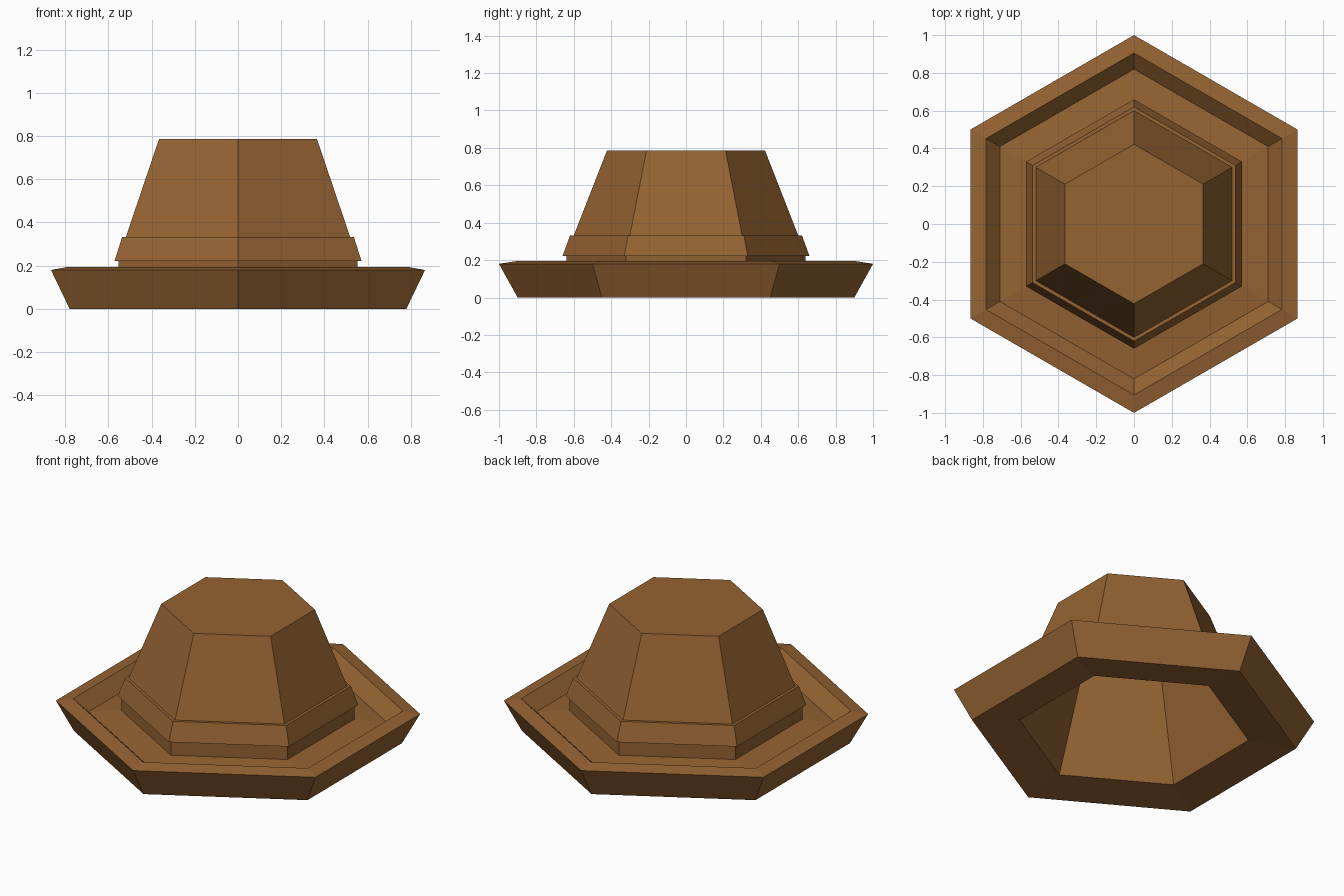
import bpy, bmesh
from math import cos, sin, radians

if "Cube" in bpy.data.objects:
    bpy.data.objects.remove(bpy.data.objects["Cube"])

SIDES = 6
leather = bpy.data.materials.new("brown_leather")
leather.diffuse_color = (0.30, 0.125, 0.032, 1)
leather.use_nodes = True
leather.node_tree.nodes["Principled BSDF"].inputs["Base Color"].default_value = leather.diffuse_color


def hex_lathe(name, profile, cap_start=False, cap_end=False):
    """Sweep (radius, z) points around z as a flat-faced hexagonal shell."""
    bm = bmesh.new()
    rings = []
    for r, z in profile:
        angles = [radians(90 + 360 * i / SIDES) for i in range(SIDES)]
        rings.append([bm.verts.new((r * cos(a), r * sin(a), z)) for a in angles])
    for low, high in zip(rings, rings[1:]):
        for i in range(SIDES):
            j = (i + 1) % SIDES
            bm.faces.new((low[i], low[j], high[j], high[i]))
    if cap_start:
        bm.faces.new(rings[0][::-1])
    if cap_end:
        bm.faces.new(rings[-1])
    mesh = bpy.data.meshes.new(name)
    bm.to_mesh(mesh)
    bm.free()
    mesh.materials.append(leather)
    obj = bpy.data.objects.new(name, mesh)
    bpy.context.collection.objects.link(obj)
    return obj


# Hollow inside of the crown
hex_lathe("crown_lining", [(0.385, 0.74), (0.635, 0.025)], cap_start=True)

# Brim: underside, flared edge, raised rim, sunken floor
hex_lathe("brim", [(0.635, 0.025), (0.90, 0), (1.0, 0.18), (0.905, 0.195),
                   (0.82, 0.12), (0.64, 0.135)])

# Hat band with overhanging lower edge
hex_lathe("hat_band", [(0.64, 0.135), (0.64, 0.222), (0.66, 0.222),
                       (0.62, 0.332), (0.60, 0.332)])

# Tapered crown with flat top
hex_lathe("crown", [(0.60, 0.332), (0.422, 0.787)], cap_end=True)
